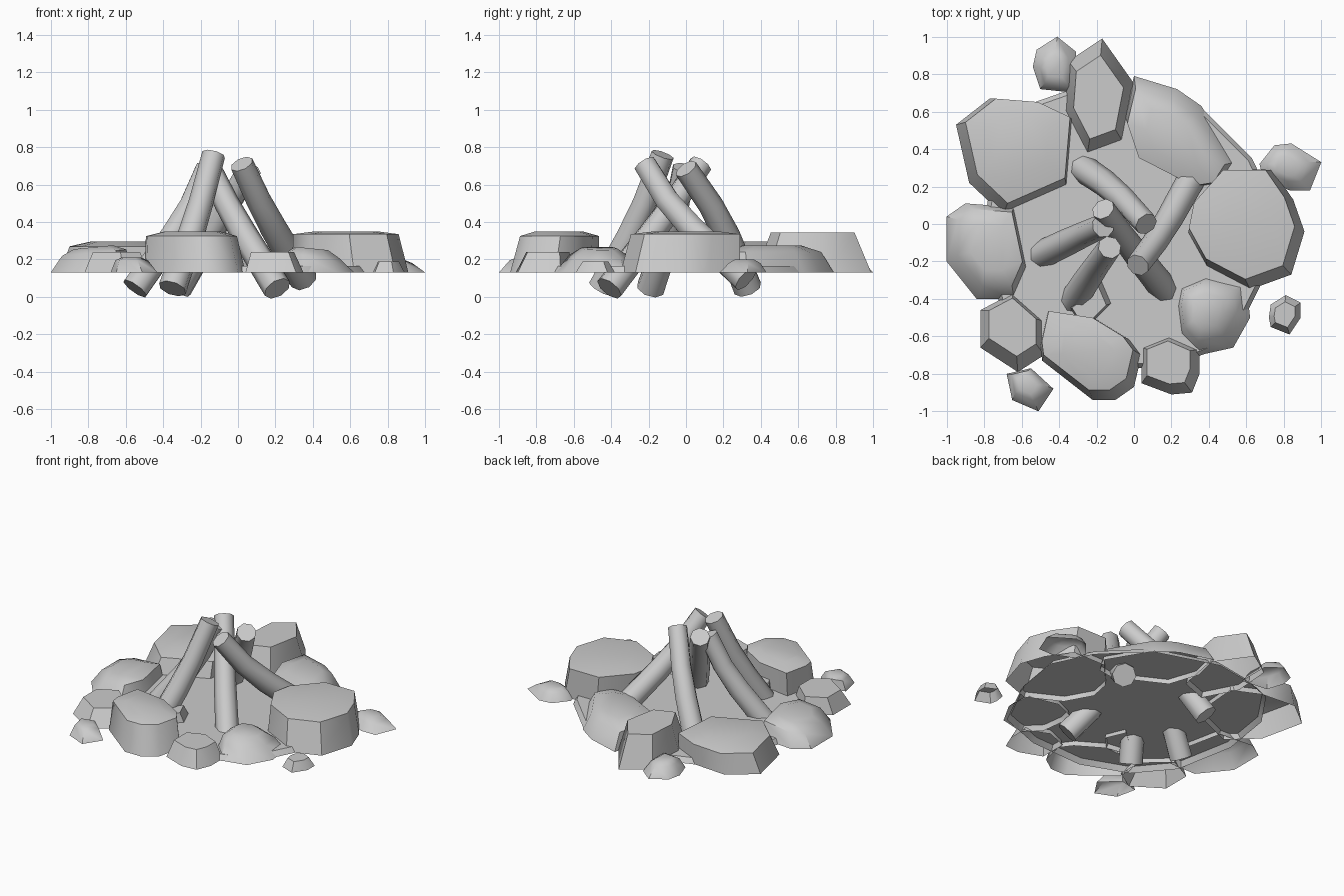
import bpy, bmesh, math
from mathutils import Vector

if "Cube" in bpy.data.objects:
    bpy.data.objects.remove(bpy.data.objects["Cube"])

GROUND = 0.13


def finish(obj, angle):
    bpy.ops.object.select_all(action='DESELECT')
    obj.select_set(True)
    bpy.context.view_layer.objects.active = obj
    bpy.ops.object.shade_smooth_by_angle(angle=math.radians(angle))


def stone(name, outline, top, scale, shift=(0, 0), crown=0.0, tilt=(0, 0)):
    """Open-bottomed rock: base outline, shrunken shoulder ring, optional raised crown."""
    bm = bmesh.new()
    n = len(outline)
    c = sum((Vector(p) for p in outline), Vector((0, 0))) / n
    levels = [(1.0, (0, 0), GROUND), (scale, shift, top - crown)]
    if crown:
        levels.append((scale * 0.6, shift, top))
    rings = []
    for k, (s, sh, z) in enumerate(levels):
        ring = []
        for p in outline:
            d = (Vector(p) - c) * s
            lean = d.dot(Vector(tilt)) if k else 0
            ring.append(bm.verts.new((c.x + d.x + sh[0], c.y + d.y + sh[1], z + lean)))
        rings.append(ring)
    for a, b in zip(rings, rings[1:]):
        for i in range(n):
            j = (i + 1) % n
            bm.faces.new((a[i], a[j], b[j], b[i]))
    cap = bm.faces.new(rings[-1])
    bm.normal_update()
    if cap.normal.z < 0:
        bmesh.ops.reverse_faces(bm, faces=bm.faces[:])
    mesh = bpy.data.meshes.new(name)
    bm.to_mesh(mesh)
    bm.free()
    obj = bpy.data.objects.new(name, mesh)
    bpy.context.collection.objects.link(obj)
    finish(obj, 46)


def log(name, foot, bend, tip):
    """Bent eight-sided log, slightly thicker at the foot."""
    cu = bpy.data.curves.new(name, 'CURVE')
    cu.dimensions = '3D'
    cu.bevel_depth = 0.067
    cu.bevel_resolution = 2
    cu.use_fill_caps = True
    sp = cu.splines.new('POLY')
    f, b, t = Vector(foot), Vector(bend), Vector(tip)
    pts = [f, f.lerp(b, 0.75), b.lerp(t, 0.25), t]
    sp.points.add(len(pts) - 1)
    for q, p, r in zip(sp.points, pts, (1.15, 1.08, 1.0, 0.95)):
        q.co = (*p, 1)
        q.radius = r
    obj = bpy.data.objects.new(name, cu)
    bpy.context.collection.objects.link(obj)
    bpy.ops.object.select_all(action='DESELECT')
    obj.select_set(True)
    bpy.context.view_layer.objects.active = obj
    bpy.ops.object.convert(target='MESH')
    finish(bpy.context.object, 50)


# Ash bed under the fire
stone("ash_bed", [(.76, .08), (.63, .35), (.36, .62), (-.08, .76), (-.36, .71), (-.56, .64), (-.74, .38),
                  (-.8, 0), (-.72, -.42), (-.52, -.66), (-.2, -.78), (.2, -.76), (.52, -.64),
                  (.7, -.28)], 0.165, 0.97)

# Large ring stones
stone("right_stone", [(.29, -.05), (.39, -.23), (.62, -.35), (.84, -.27), (.91, -.04), (.85, .13),
                      (.74, .29), (.49, .29), (.32, .1)], 0.35, 0.91, (-.025, .025), 0.015)
stone("back_right_stone", [(-.05, .58), (.02, .37), (.35, .2), (.47, .22), (.54, .33), (.36, .63),
                           (.23, .72), (0, .79)], 0.275, 0.88, (-.02, -.03), 0.035)
stone("back_stone", [(-.37, .6), (-.25, .37), (-.06, .44), (0, .75), (-.17, .99), (-.35, .87)],
      0.345, 0.72)
stone("back_left_stone", [(-.95, .53), (-.88, .22), (-.7, .05), (-.36, .2), (-.33, .56), (-.52, .65),
                          (-.77, .67)], 0.295, 0.9, (.02, .025), 0.025)
stone("left_stone", [(-1, .04), (-.9, .11), (-.64, .09), (-.57, -.24), (-.64, -.4), (-.84, -.4),
                     (-1, -.2)], 0.265, 0.8, (.02, .02), 0.03, (.1, 0))
stone("front_stone", [(-.5, -.65), (-.46, -.47), (-.2, -.51), (-.02, -.62), (.04, -.7), (0, -.87),
                      (-.1, -.94), (-.22, -.94), (-.49, -.73)], 0.35, 0.9, (-.02, .03), 0.025)
stone("front_right_stone", [(.23, -.44), (.25, -.34), (.39, -.28), (.6, -.33), (.62, -.5), (.53, -.66),
                            (.35, -.7), (.25, -.6)], 0.26, 0.75, (-.02, .02), 0.04, (-.1, 0))

# Smaller stones filling the ring
stone("front_left_small_stone", [(-.82, -.66), (-.82, -.46), (-.65, -.37), (-.48, -.52), (-.48, -.7),
                                 (-.62, -.79)], 0.24, 0.74, (0, .03))
stone("front_small_stone", [(.04, -.66), (.19, -.6), (.35, -.67), (.35, -.8), (.31, -.9), (.2, -.91),
                            (.04, -.85)], 0.24, 0.74, (-.015, .02))
stone("inner_stone", [(-.35, -.44), (-.17, -.28), (-.11, -.42), (-.2, -.51), (-.3, -.52)],
      0.23, 0.76, (-.01, -.01))

# Loose pebbles outside the ring
stone("front_pebble", [(-.68, -.8), (-.55, -.77), (-.43, -.88), (-.51, -1.0), (-.65, -.94)],
      0.21, 0.7, (-.01, .02), 0.015)
stone("right_pebble", [(.72, -.5), (.73, -.43), (.81, -.38), (.89, -.42), (.89, -.5), (.83, -.59),
                       (.73, -.55)], 0.19, 0.65)
stone("back_right_pebble", [(.67, .32), (.75, .42), (.84, .43), (1, .33), (.94, .18), (.83, .18),
                            (.69, .24)], 0.2, 0.68, (-.01, .01), 0.02)
stone("back_left_pebble", [(-.54, .84), (-.52, .93), (-.41, 1), (-.31, .92), (-.31, .7), (-.5, .72)],
      0.22, 0.66, (.0, -.01), 0.02)

# Five leaning logs
log("log_back_left", (-.32, .33, .045), (-.1, .18, .42), (.065, 0, .685))
log("log_back_right", (.35, .32, .095), (.14, -.06, .45), (.02, -.22, .71))
log("log_front_right", (.21, -.41, .045), (-.02, -.12, .42), (-.165, .08, .71))
log("log_left", (-.55, -.19, .045), (-.28, -.06, .42), (-.165, -.01, .69))
log("log_front_left", (-.35, -.45, .045), (-.22, -.25, .42), (-.13, -.125, .76))
